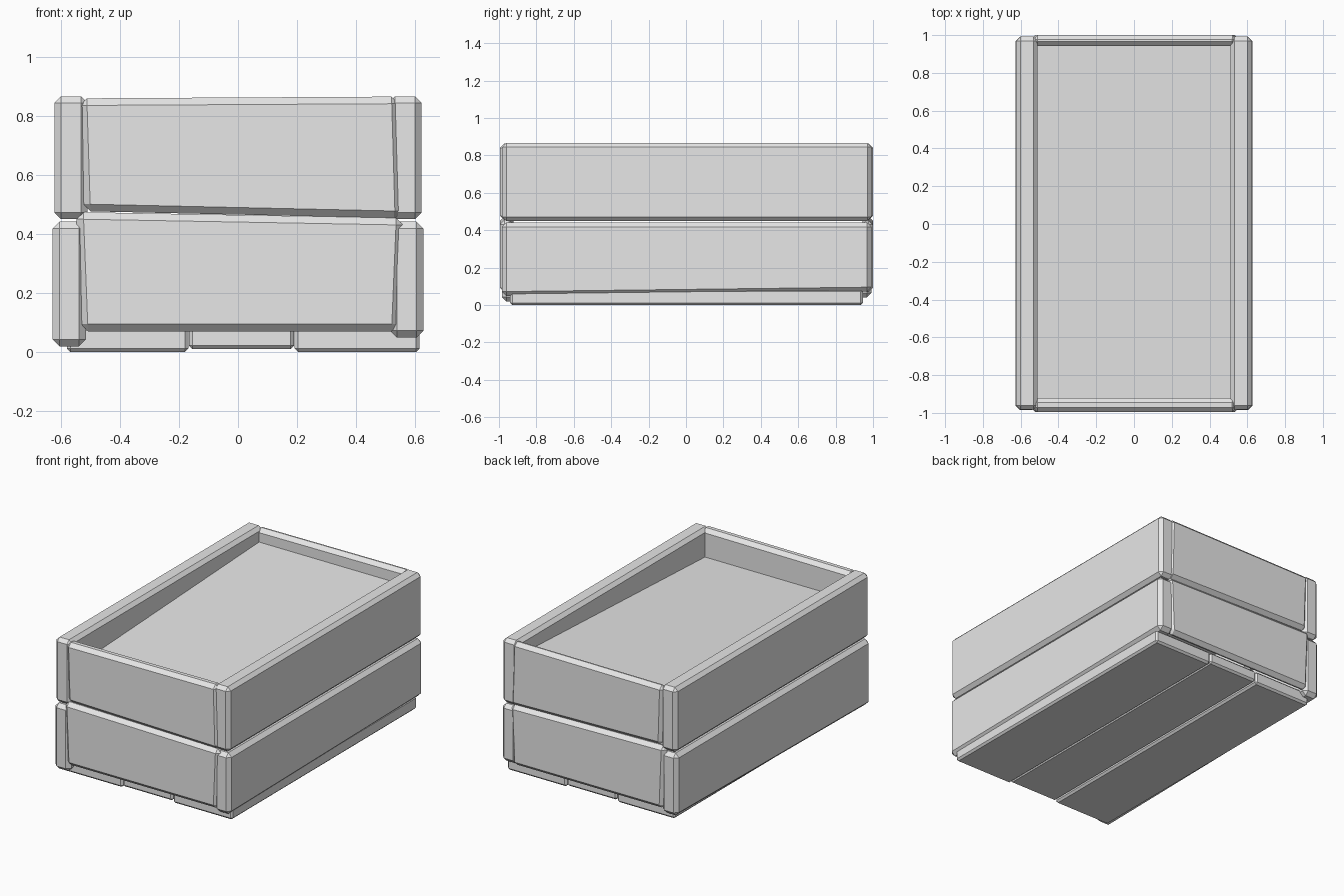
import bpy
import bmesh

old = bpy.data.objects.get("Cube")
if old:
    bpy.data.objects.remove(old, do_unlink=True)

grey = bpy.data.materials.new("plain grey")
grey.use_nodes = True
colour = (0.8, 0.8, 0.8, 1)
grey.diffuse_color = colour
grey.node_tree.nodes["Principled BSDF"].inputs["Base Color"].default_value = colour


def board(name, xs, ys, zs, chamfer=0.025, warp=None):
    """Chamfered box between the given limits; warp(x, y, z) bends its -1/+1 corners."""
    bm = bmesh.new()
    bmesh.ops.create_cube(bm, size=2)
    for v in bm.verts:
        sides = tuple(v.co)
        v.co = [lim[0] if s < 0 else lim[1] for lim, s in zip((xs, ys, zs), sides)]
        if warp:
            for i, d in enumerate(warp(*sides)):
                v.co[i] += d
    if chamfer:
        bmesh.ops.bevel(bm, geom=bm.edges[:], offset=chamfer, segments=1,
                        profile=0.5, affect='EDGES')
    bmesh.ops.recalc_face_normals(bm, faces=bm.faces[:])
    mesh = bpy.data.meshes.new(name)
    bm.to_mesh(mesh)
    bm.free()
    mesh.materials.append(grey)
    obj = bpy.data.objects.new(name, mesh)
    bpy.context.collection.objects.link(obj)
    return obj


# Long side boards, two per side
for side, s in (("left", 1), ("right", -1)):
    xs = sorted((0.51 * s, 0.622 * s))
    board(f"{side}_upper_board", xs, (-0.983, 0.992), (0.45, 0.866), 0.022)
    low = 0.06 if s > 0 else 0.03
    xs = sorted((0.515 * s, 0.628 * s))
    board(f"{side}_lower_board", xs, (-0.985, 0.992), (low, 0.442), 0.024,
          lambda x, y, z: (0, 0, 0.012 * y if z < 0 else 0))


# End boards, slightly crooked, two per end
def crooked_upper(x, y, z):
    return (-0.006 * z, 0, -0.012 * x if z < 0 else 0.003 * x)


def crooked_lower(x, y, z):
    return (0.008 * x * z, 0, -0.01 * x if z > 0 else 0)


for end, ys in (("front", (-0.995, -0.922)), ("back", (0.943, 1.0))):
    board(f"{end}_upper_board", (-0.53, 0.55), ys, (0.465, 0.862), 0.024, crooked_upper)
    board(f"{end}_lower_board", (-0.54, 0.552), ys, (0.07, 0.464), 0.024, crooked_lower)

# Bottom planks
planks = ((-0.58, -0.168, 0.0), (-0.166, 0.19, 0.01), (0.192, 0.615, 0.0))
for number, (x0, x1, z0) in enumerate(planks, 1):
    board(f"bottom_plank_{number}", (x0, x1), (-0.94, 0.945), (z0, 0.085), 0.012)

# Sloping inner panel, higher at the back
board("inner_panel", (-0.53, 0.53), (-0.94, 0.955), (0.67, 0.73), 0,
      lambda x, y, z: (0, 0, 0.045 * y))
